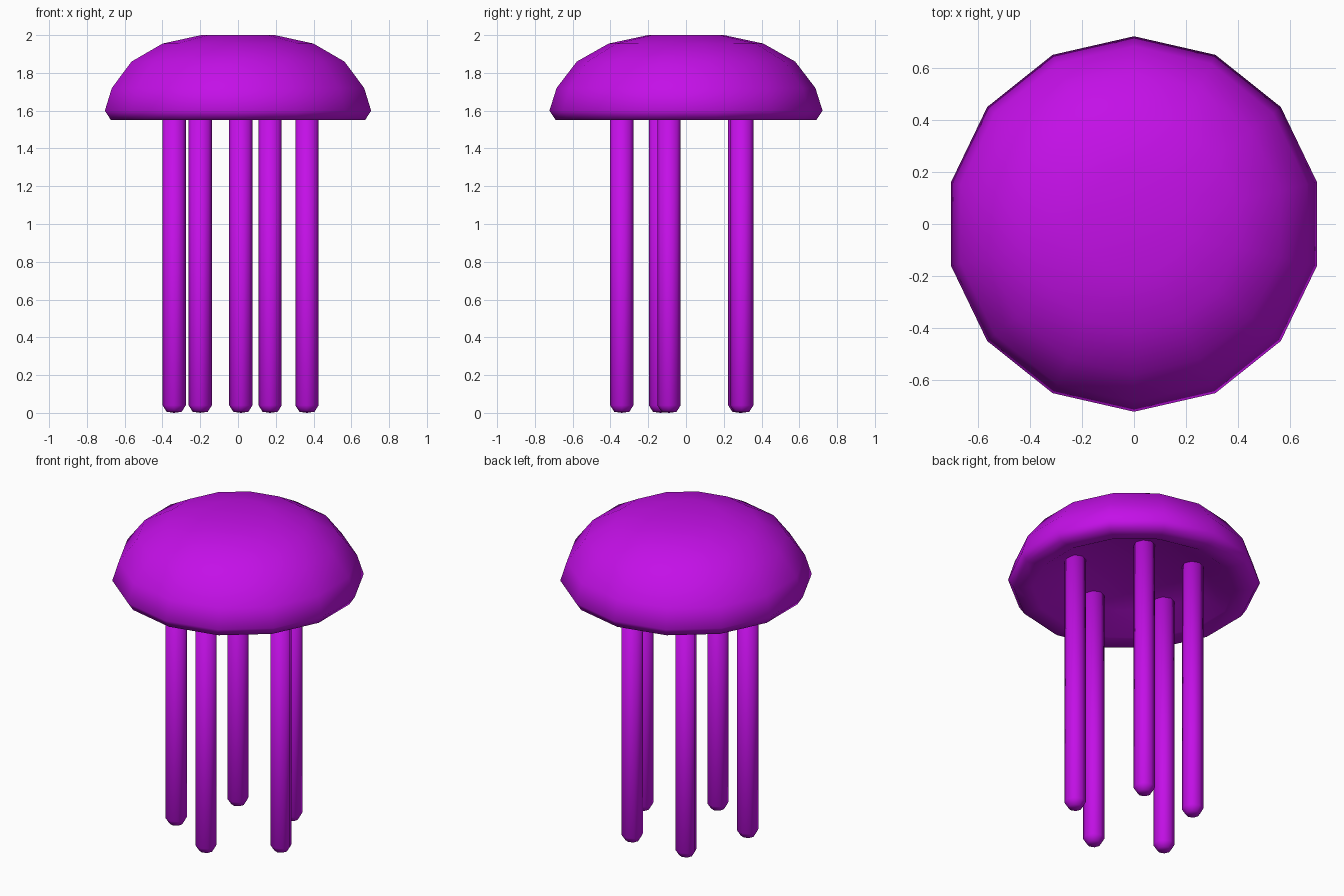
import bpy, bmesh, math

if "Cube" in bpy.data.objects:
    bpy.data.objects.remove(bpy.data.objects["Cube"])

purple = bpy.data.materials.new("purple")
purple.diffuse_color = (0.55, 0.005, 0.8, 1)
purple.use_nodes = True
purple.node_tree.nodes["Principled BSDF"].inputs["Base Color"].default_value = purple.diffuse_color


def lathe(name, profile, sides, location=(0, 0, 0)):
    """Revolve (radius, z) points around z; both ends lie on the axis."""
    bm = bmesh.new()
    rings = []
    for r, z in profile:
        if r == 0:
            rings.append([bm.verts.new((0, 0, z))] * sides)
            continue
        ring = []
        for i in range(sides):
            a = math.pi / 2 + math.tau * i / sides
            ring.append(bm.verts.new((r * math.cos(a), r * math.sin(a), z)))
        rings.append(ring)
    for lo, hi in zip(rings, rings[1:]):
        for i in range(sides):
            j = (i + 1) % sides
            corners = dict.fromkeys((lo[i], lo[j], hi[j], hi[i]))
            bm.faces.new(list(corners))
    bmesh.ops.recalc_face_normals(bm, faces=bm.faces)
    for f in bm.faces:
        f.smooth = True
    mesh = bpy.data.meshes.new(name)
    bm.to_mesh(mesh)
    bm.free()
    mesh.materials.append(purple)
    obj = bpy.data.objects.new(name, mesh)
    obj.location = location
    bpy.context.collection.objects.link(obj)
    return obj


# Domed bell with a shallow hollow underneath
lathe("bell", [(0, 1.655), (0.42, 1.645), (0.58, 1.555), (0.69, 1.55),
               (0.723, 1.60), (0.685, 1.72), (0.578, 1.86), (0.41, 1.955),
               (0.20, 2.0), (0, 2.0)], 14)

# Five straight tentacles with bevelled tips
tentacle = [(0, 0), (0.04, 0.006), (0.0615, 0.04), (0.0615, 1.67), (0, 1.67)]
spots = [(0.015, -0.34), (0.365, -0.09), (0.17, 0.295), (-0.20, 0.285), (-0.338, -0.135)]
for n, (x, y) in enumerate(spots, 1):
    lathe(f"tentacle_{n}", tentacle, 8, (x, y, 0))
